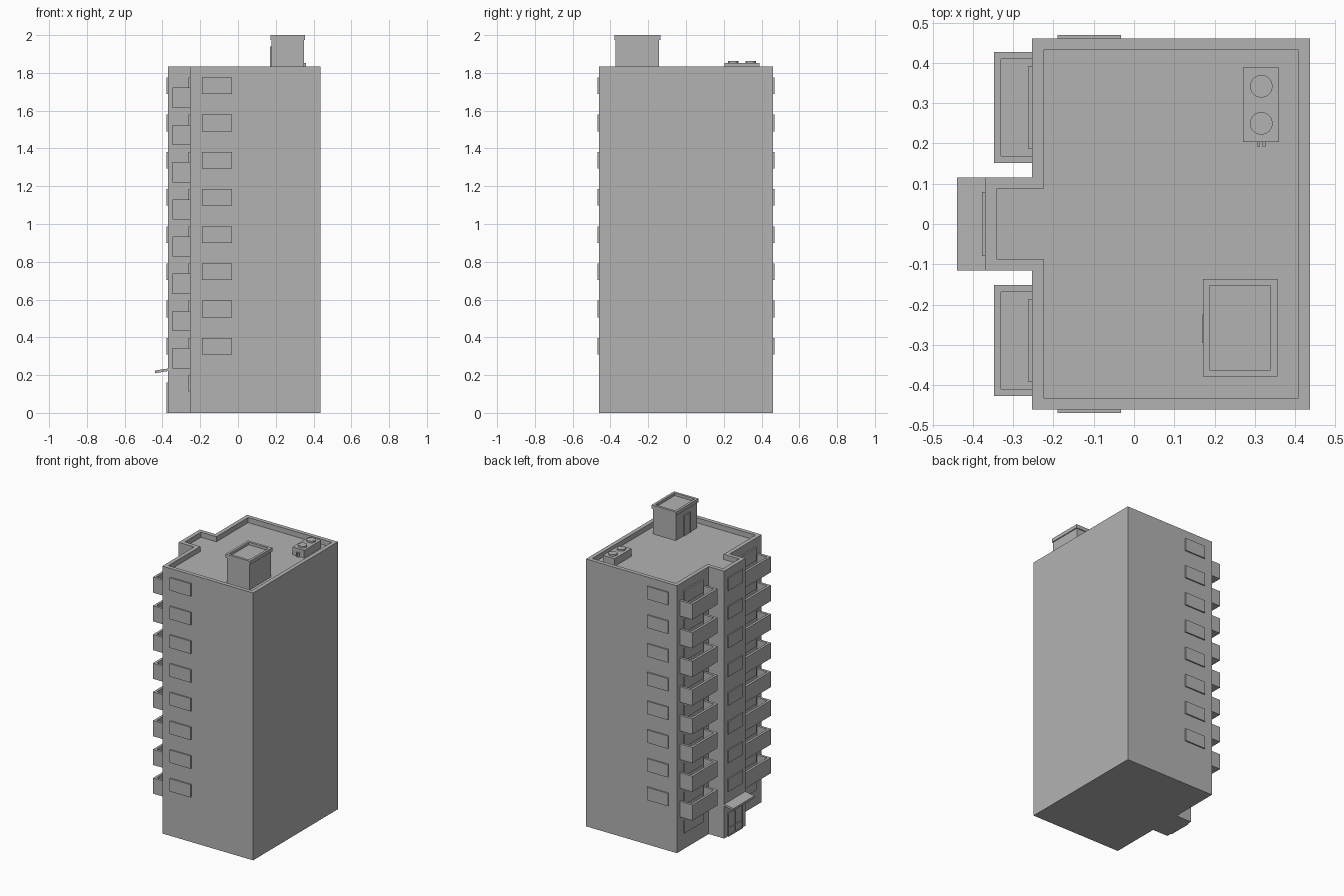
import bpy
import bmesh
from mathutils import Matrix, Vector

cube = bpy.data.objects.get("Cube")
if cube:
    bpy.data.objects.remove(cube, do_unlink=True)

GREY = (0.45, 0.45, 0.45, 1.0)
mat = bpy.data.materials.new("concrete_grey")
mat.use_nodes = True
mat.diffuse_color = GREY
mat.node_tree.nodes["Principled BSDF"].inputs["Base Color"].default_value = GREY


def finish(name, bm):
    bmesh.ops.recalc_face_normals(bm, faces=bm.faces)
    mesh = bpy.data.meshes.new(name)
    bm.to_mesh(mesh)
    bm.free()
    mesh.materials.append(mat)
    obj = bpy.data.objects.new(name, mesh)
    bpy.context.scene.collection.objects.link(obj)
    return obj


def add_box(bm, x, y, z):
    """Box between (low, high) pairs."""
    low, high = Vector((x[0], y[0], z[0])), Vector((x[1], y[1], z[1]))
    m = Matrix.Translation((low + high) / 2) @ Matrix.Diagonal((*(high - low), 1))
    bmesh.ops.create_cube(bm, size=1, matrix=m)


def add_tray(bm, outline, z0, z1, rim, depth):
    """Extruded outline whose top is sunk inside a rim."""
    base = bm.faces.new([bm.verts.new((x, y, z0)) for x, y in outline])
    if base.normal.z == 0:
        base.normal_update()
    ext = bmesh.ops.extrude_face_region(bm, geom=[base], use_keep_orig=True)
    top = [g for g in ext["geom"] if isinstance(g, bmesh.types.BMFace)][0]
    bmesh.ops.translate(bm, verts=list(top.verts), vec=(0, 0, z1 - z0))
    top.normal_update()
    bmesh.ops.inset_region(bm, faces=[top], thickness=rim, use_even_offset=True)
    ext = bmesh.ops.extrude_discrete_faces(bm, faces=[top])
    bmesh.ops.translate(bm, verts=list(ext["faces"][0].verts), vec=(0, 0, -depth))


def rect(x, y):
    return [(x[0], y[0]), (x[1], y[0]), (x[1], y[1]), (x[0], y[1])]


STEP = 0.197
FLOORS = 8
WALL, TOWER, ROOF, TOP = -0.253, -0.37, 1.8, 1.835

# Main block with stair tower and parapet
bm = bmesh.new()
plan = [(WALL, -0.46), (0.437, -0.46), (0.437, 0.46), (WALL, 0.46),
        (WALL, 0.115), (TOWER, 0.115), (TOWER, -0.115), (WALL, -0.115)]
add_tray(bm, plan, 0, TOP, 0.028, TOP - ROOF)
finish("building_block", bm)

# Windows on the end walls, tower and balcony wall
end_windows, tower_windows, balcony_windows = bmesh.new(), bmesh.new(), bmesh.new()
balconies = bmesh.new()
for i in range(FLOORS + 1):
    z = (0.112 + i * STEP, 0.2 + i * STEP)
    for s in (-1, 1):
        add_box(balcony_windows, (-0.263, WALL + 0.01),
                sorted((s * 0.187, s * 0.391)), z)
        if i:
            add_box(end_windows, (-0.19, -0.032), sorted((s * 0.45, s * 0.469)), z)
            # Balcony trough
            add_tray(balconies, rect((-0.347, WALL + 0.02), sorted((s * 0.152, s * 0.427))),
                     z[0] - 0.073, z[0] + 0.034, 0.017, 0.09)
    if i:
        add_box(tower_windows, (-0.378, TOWER + 0.01), (-0.079, 0.079), z)
finish("end_windows", end_windows)
finish("tower_windows", tower_windows)
finish("balcony_windows", balcony_windows)
finish("balconies", balconies)

# Entrance double door: frame, leaves and handles
bm = bmesh.new()
for y in (-0.08, -0.004, 0.072):
    add_box(bm, (-0.378, TOWER + 0.01), (y, y + 0.008), (0, 0.16))
for z in (0.0, 0.05, 0.152):
    add_box(bm, (-0.3775, TOWER + 0.01), (-0.08, 0.08), (z, z + 0.008))
add_box(bm, (-0.373, TOWER + 0.01), (-0.075, 0.075), (0, 0.155))
finish("entrance_door", bm)

# Sloping entrance canopy
bm = bmesh.new()
add_box(bm, (-0.44, TOWER + 0.01), (-0.115, 0.115), (0.21, 0.224))
for v in bm.verts:
    v.co.z += (v.co.x + 0.44) * 0.16
finish("entrance_canopy", bm)

# Rooftop stair house with overhanging rimmed cap
bm = bmesh.new()
add_box(bm, (0.177, 0.35), (-0.373, -0.142), (ROOF, 1.98))
finish("roof_house", bm)
bm = bmesh.new()
add_tray(bm, rect((0.171, 0.356), (-0.379, -0.136)), 1.975, 2.0, 0.017, 0.018)
finish("roof_house_cap", bm)

# Roof door
bm = bmesh.new()
add_box(bm, (0.173, 0.18), (-0.295, -0.225), (ROOF, 1.94))
for y in (-0.295, -0.231):
    add_box(bm, (0.169, 0.18), (y, y + 0.006), (ROOF, 1.94))
add_box(bm, (0.169, 0.18), (-0.295, -0.225), (1.934, 1.94))
finish("roof_door", bm)

# Rooftop cooling unit with two fans and pipes
bm = bmesh.new()
add_box(bm, (0.271, 0.36), (0.204, 0.388), (ROOF, 1.853))
finish("cooling_unit", bm)
bm = bmesh.new()
for y in (0.25, 0.342):
    bmesh.ops.create_cone(bm, cap_ends=True, segments=32, radius1=0.028, radius2=0.028,
                          depth=0.014, matrix=Matrix.Translation((0.316, y, 1.857)))
finish("cooling_fans", bm)
bm = bmesh.new()
for x in (0.309, 0.323):
    add_box(bm, (x - 0.004, x + 0.004), (0.192, 0.206), (1.82, 1.828))
    add_box(bm, (x - 0.004, x + 0.004), (0.192, 0.2), (ROOF, 1.828))
finish("cooling_pipes", bm)
